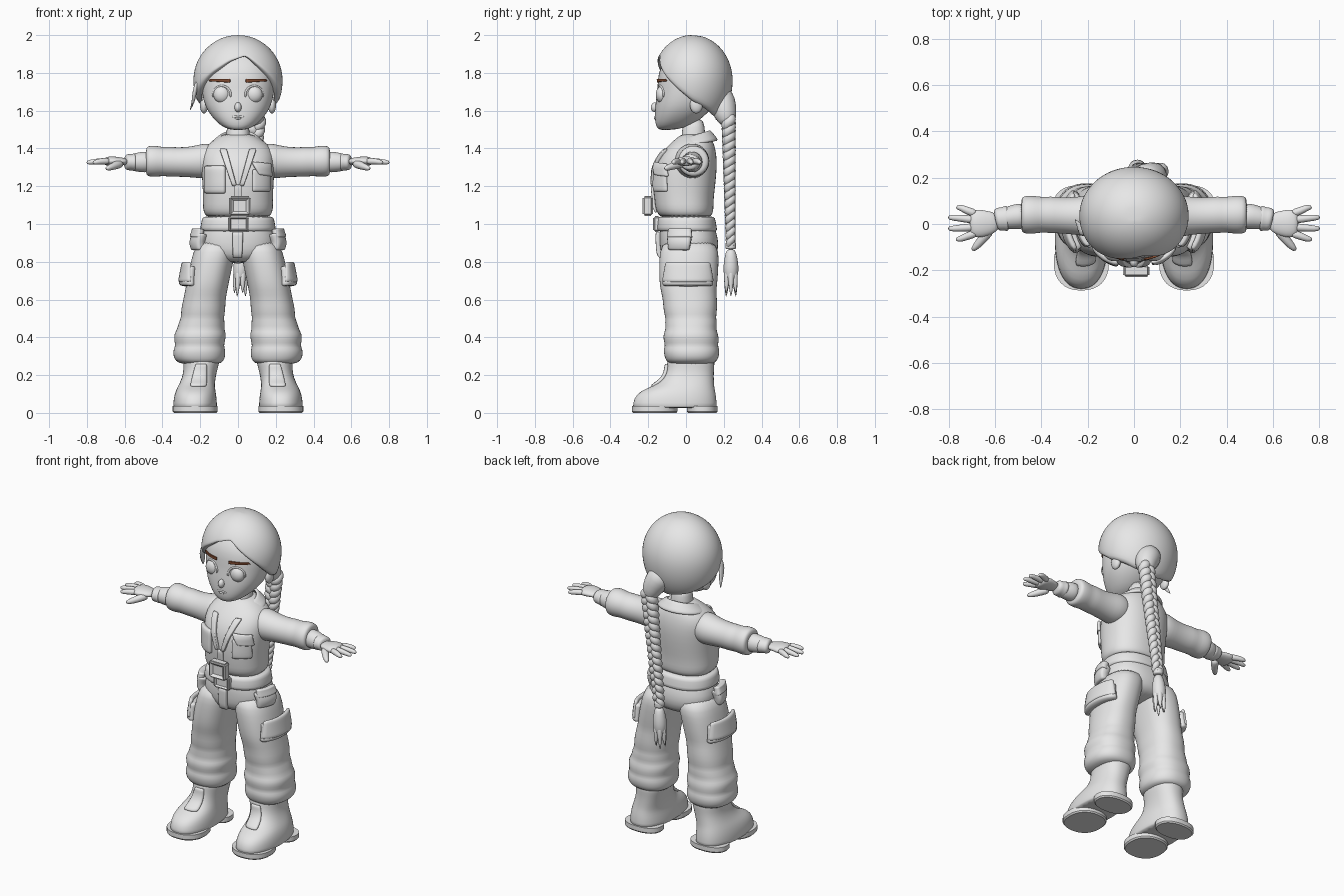
import bpy, bmesh, math
from mathutils import Vector, Matrix

old = bpy.data.objects.get("Cube")
if old:
    bpy.data.objects.remove(old)

N = 2.3  # roundness of the oval sections


def material(name, rgb):
    m = bpy.data.materials.new(name)
    m.use_nodes = True
    m.diffuse_color = (*rgb, 1)
    m.node_tree.nodes["Principled BSDF"].inputs["Base Color"].default_value = (*rgb, 1)
    return m


GREY = material("light grey", (0.8, 0.8, 0.8))
BROWN = material("brow brown", (0.22, 0.07, 0.03))


def finish(name, bm, mirror=False, sub=1, mat=GREY, thick=0):
    bmesh.ops.recalc_face_normals(bm, faces=bm.faces)
    me = bpy.data.meshes.new(name)
    bm.to_mesh(me)
    bm.free()
    me.materials.append(mat)
    ob = bpy.data.objects.new(name, me)
    bpy.context.collection.objects.link(ob)
    for p in me.polygons:
        p.use_smooth = True
    if thick:
        s = ob.modifiers.new("thickness", "SOLIDIFY")
        s.thickness, s.offset = thick, 0
    if mirror:
        ob.modifiers.new("mirror", "MIRROR").use_mirror_merge = False
    if sub:
        s = ob.modifiers.new("smooth", "SUBSURF")
        s.levels = s.render_levels = sub
    else:
        bpy.ops.object.select_all(action="DESELECT")
        ob.select_set(True)
        bpy.context.view_layer.objects.active = ob
        bpy.ops.object.shade_smooth_by_angle()
    return ob


def skin(rings, closed=True, caps=True):
    bm = bmesh.new()
    rows = [[bm.verts.new(p) for p in r] for r in rings]
    n = len(rows[0])
    for a, b in zip(rows, rows[1:]):
        for i in range(n if closed else n - 1):
            j = (i + 1) % n
            bm.faces.new((a[i], a[j], b[j], b[i]))
    if caps:
        bm.faces.new(rows[0])
        bm.faces.new(rows[-1])
    return bm


def loft(name, rings, **kw):
    """Oval sections stacked upward: (z, centre x, half width, front y, back y)."""
    def power(v):
        return math.copysign(abs(v) ** (2 / N), v)
    out = []
    for z, cx, rx, yf, yb in rings:
        turn = [math.tau * i / 32 for i in range(32)]
        out.append([(cx + rx * power(math.cos(a)),
                     (yf + yb) / 2 + (yb - yf) / 2 * power(math.sin(a)), z) for a in turn])
    return finish(name, skin(out), **kw)


def surface(rings, u, z, side=False):
    """Front y at x = u, or outer x at y = u, on a loft."""
    rs = sorted(rings)
    z = min(max(z, rs[0][0]), rs[-1][0] - 1e-4)
    for a, b in zip(rs, rs[1:]):
        if a[0] <= z < b[0]:
            t = (z - a[0]) / (b[0] - a[0])
            cx, rx, yf, yb = [p + (q - p) * t for p, q in zip(a[1:], b[1:])]
            break
    cy, ry = (yf + yb) / 2, (yb - yf) / 2
    k = (u - cy) / ry if side else (u - cx) / rx
    h = max(0, 1 - abs(k) ** N) ** (1 / N)
    return cx + rx * h if side else cy - ry * h


def patch(name, corners, rings, lift=0.005, thick=0.02, side=False, **kw):
    """Cloth panel following a loft; corners run round the panel as (u, z)."""
    a, b, c, d = [Vector(p) for p in corners]
    rows = []
    for i in range(7):
        row = []
        for j in range(7):
            u, z = a.lerp(b, j / 6).lerp(d.lerp(c, j / 6), i / 6)
            s = surface(rings, u, z, side)
            row.append((s + lift, u, z) if side else (u, s - lift, z))
        rows.append(row)
    return finish(name, skin(rows, False, False), thick=thick, **kw)


def tube(name, pts, flat=(1, 1), seg=12, **kw):
    """Tapered tube through (x, y, z, radius) points."""
    ps = [Vector(p[:3]) for p in pts]
    out = []
    for i, p in enumerate(ps):
        d = (ps[min(i + 1, len(ps) - 1)] - ps[max(i - 1, 0)]).normalized()
        s = Vector((0, 1, 0)).cross(d).normalized()
        u = d.cross(s)
        r = pts[i][3]
        out.append([p + s * r * flat[0] * math.cos(math.tau * k / seg)
                    + u * r * flat[1] * math.sin(math.tau * k / seg) for k in range(seg)])
    return finish(name, skin(out), **kw)


def ball(name, loc, size, **kw):
    bm = bmesh.new()
    m = Matrix.Translation(loc) @ Matrix.Diagonal((*size, 1))
    bmesh.ops.create_uvsphere(bm, u_segments=20, v_segments=12, radius=1, matrix=m)
    return finish(name, bm, **kw)


def buckle(name, loc, size, rim):
    bm = bmesh.new()
    m = Matrix.Translation(loc) @ Matrix.Diagonal((*size, 1))
    bmesh.ops.create_cube(bm, size=1, matrix=m)
    bmesh.ops.bevel(bm, geom=bm.edges[:], offset=0.01, segments=3, affect="EDGES")
    front = min(bm.faces, key=lambda f: f.calc_center_median().y)
    bmesh.ops.inset_region(bm, faces=[front], thickness=rim)
    bmesh.ops.translate(bm, verts=front.verts[:], vec=(0, 0.014, 0))
    return finish(name, bm, sub=0)


# Head and face
head = [(1.497, 0, .03, -.14, -.08), (1.51, 0, .075, -.155, 0), (1.54, 0, .115, -.165, .06),
        (1.6, 0, .165, -.165, .13), (1.66, 0, .185, -.16, .17), (1.72, 0, .195, -.15, .19),
        (1.8, 0, .2, -.15, .2), (1.88, 0, .16, -.11, .17), (1.95, 0, .08, -.02, .1)]
loft("head", head)
loft("neck", [(1.38, 0, .075, -.04, .11), (1.46, 0, .06, -.02, .1), (1.57, 0, .06, -.02, .1)])
ball("nose", (0, -.163, 1.618), (.019, .024, .026))
tube("mouth", [(x, -.163 + abs(x) * .15, 1.574 - abs(x) * .25, .006) for x in (-.035, -.015, .015, .035)])
tube("lower_lip", [(x, -.165, 1.56, .006) for x in (-.018, 0, .018)])
ball("eye", (.085, -.127, 1.685), (.046, .034, .046), mirror=True)
lid = [(.085 + .048 * math.cos(a), 1.685 + .048 * math.sin(a))
       for a in [math.pi * (i / 8 * 1.2 - .1) for i in range(9)]]
tube("eyelid", [(x, surface(head, x, z) + .001, z, .006) for x, z in lid], mirror=True)
patch("eyebrow", [(.04, 1.748), (.158, 1.756), (.15, 1.768), (.04, 1.768)], head,
      lift=.004, thick=.009, mirror=True, mat=BROWN)
ball("ear", (.18, .055, 1.63), (.022, .035, .045), mirror=True)

# Hair cap with a hairline that varies around the head
hairline = [(-180, 1.55), (-135, 1.58), (-90, 1.65), (-62, 1.72), (-40, 1.79), (-12, 1.86),
            (13, 1.89), (30, 1.835), (50, 1.77), (68, 1.71), (90, 1.65), (135, 1.58), (180, 1.55)]


def edge_angle(deg):
    for (a, z0), (b, z1) in zip(hairline, hairline[1:]):
        if a <= deg <= b:
            h = z0 + (z1 - z0) * (deg - a) / (b - a) - 1.76
            return math.acos(h / (.24 if h > 0 else .28))


rows = []
for i in range(1, 16):
    row = []
    for k in range(60):
        deg = k * 6 - 180
        full = edge_angle(deg)
        phi = full * min(i, 14) / 14 if i > 1 else full / 14
        r = math.sin(phi) * (.86 if i == 15 else 1)
        c = math.cos(phi)
        a = math.radians(deg)
        row.append((.237 * r * math.sin(a), .035 - .213 * r * math.cos(a),
                    1.76 + c * (.241 if c > 0 else .28)))
    rows.append(row)
cap = skin(rows, caps=False)
cap.verts.ensure_lookup_table()
cap.faces.new(cap.verts[:60])
finish("hair_cap", cap)
tube("hair_wisp", [(-.215, -.03, 1.76, .02), (-.23, -.03, 1.7, .025), (-.235, -.01, 1.65, .018),
                   (-.255, .02, 1.6, .003)], flat=(.5, 1))
tube("hair_gather", [(.02, .17, 1.7, .07), (.06, .19, 1.64, .08), (.09, .21, 1.58, .062), (.1, .225, 1.52, .04)])

# Braid of three woven strands, a tie and a tassel
for s in range(3):
    pts = []
    for i in range(73):
        t = i / 72
        w = t * 11 * math.pi + s * math.tau / 3
        size = 1 - .35 * t
        pts.append((.1 - .08 * t + .028 * size * math.sin(w),
                    .225 + .012 * t + .016 * size * math.sin(2 * w), 1.57 - .69 * t, .031 * size))
    tube("braid_strand", pts, seg=8)
tube("braid_tie", [(.02, .237, z, .03) for z in (.905, .895, .875, .865)])
tube("tassel", [(.02, .237, .87, .022), (.018, .238, .83, .034), (.015, .238, .77, .044),
                (.012, .238, .72, .038), (.01, .238, .67, .015)])
for i in range(6):
    a = math.tau * i / 6
    x, y = math.cos(a), math.sin(a)
    tube("tassel_tip", [(.015 + .02 * x, .238 + .02 * y, .77, .02), (.012 + .025 * x, .238 + .025 * y, .7, .018),
                        (.01 + .03 * x, .238 + .03 * y, .61 + .02 * (i % 2), .002)], seg=8)

# Shirt
shirt = [(1.03, 0, .165, -.13, .13), (1.055, 0, .178, -.15, .14), (1.08, 0, .187, -.162, .147),
         (1.13, 0, .185, -.167, .146), (1.2, 0, .188, -.175, .155), (1.3, 0, .195, -.17, .165),
         (1.37, 0, .195, -.135, .162), (1.42, 0, .165, -.09, .15), (1.455, 0, .11, -.05, .135),
         (1.48, 0, .07, -.02, .11)]
loft("shirt", shirt)
patch("lapel", [(.005, 1.2), (.03, 1.2), (.1, 1.4), (.06, 1.4)], shirt, mirror=True)
patch("placket", [(-.02, 1.06), (.02, 1.06), (.02, 1.21), (-.02, 1.21)], shirt, thick=.016)
patch("right_chest_pocket", [(-.175, 1.16), (-.065, 1.16), (-.065, 1.31), (-.175, 1.31)], shirt, thick=.03)
patch("left_chest_pocket", [(.075, 1.17), (.17, 1.17), (.17, 1.29), (.075, 1.29)], shirt)
patch("left_chest_flap", [(.11, 1.26), (.18, 1.25), (.175, 1.32), (.07, 1.33)], shirt, lift=.014)

# Collar wrapping the neck, open at the front
rows = []
for k in range(4):
    t = k / 3
    row = []
    for i in range(33):
        a = math.radians(20 + 320 * i / 32)
        back = (1 - math.cos(a)) / 2
        tip = max(0, math.cos(a) - .4) * .08 * t
        row.append(((.085 + .06 * t) * math.sin(a), .035 - (.085 + .045 * t) * math.cos(a),
                    1.435 + .06 * back - (.035 + .02 * back) * t - tip))
    rows.append(row)
finish("collar", skin(rows, False, False), thick=.018)

# Sleeves, forearms and gloved hands
tube("sleeve", [(.1, .03, 1.34, .085), (.17, .032, 1.335, .093), (.2, .035, 1.33, .09), (.26, .035, 1.328, .08),
                (.33, .038, 1.328, .078), (.36, .04, 1.33, .08), (.4, .04, 1.33, .076), (.43, .04, 1.332, .083),
                (.47, .04, 1.333, .083), (.485, .04, 1.333, .074), (.487, .04, 1.333, .05)], seg=24, mirror=True)
tube("forearm", [(.46, .035, 1.33, .055), (.5, .033, 1.328, .056), (.53, .028, 1.327, .052),
                 (.6, .015, 1.327, .036)], seg=20, mirror=True)
tube("glove_cuff", [(.54, .024, 1.327, .052), (.55, .024, 1.327, .057), (.565, .022, 1.327, .05),
                    (.585, .02, 1.327, .052), (.6, .016, 1.327, .042)], seg=20, flat=(.85, 1), mirror=True)
tube("palm", [(.585, .013, 1.33, .038), (.62, .005, 1.332, .05), (.66, .002, 1.333, .062),
              (.69, .002, 1.332, .06), (.71, .002, 1.33, .045)], flat=(.42, 1), seg=20, mirror=True)
for name, y0, x1, y1 in (("index_finger", -.038, .77, -.066), ("middle_finger", -.012, .803, -.02),
                         ("ring_finger", .016, .803, .028), ("little_finger", .042, .768, .072)):
    tube(name, [(.675, y0, 1.332, .019), (.72, (y0 + y1) / 2, 1.333, .017),
                (x1 - .02, y1, 1.328, .014), (x1, y1, 1.324, .008)], mirror=True)
tube("thumb", [(.615, -.015, 1.322, .025), (.645, -.055, 1.312, .022), (.675, -.09, 1.3, .018),
               (.7, -.115, 1.292, .01)], mirror=True)

# Trousers with folds at the knee and shin
hips = [(.79, 0, .1, -.1, .13), (.84, 0, .19, -.135, .165), (.9, 0, .213, -.14, .175),
        (.96, 0, .192, -.14, .16), (1.04, 0, .172, -.13, .135)]
leg = [(.255, .198, .1, -.085, .14), (.275, .203, .128, -.105, .165), (.3, .205, .138, -.115, .175),
       (.335, .205, .138, -.12, .178), (.355, .203, .128, -.11, .168), (.385, .203, .136, -.12, .175),
       (.42, .2, .138, -.12, .17), (.44, .198, .125, -.108, .16), (.48, .192, .122, -.112, .165),
       (.505, .188, .113, -.108, .158), (.54, .185, .118, -.12, .165), (.6, .178, .112, -.122, .165),
       (.65, .168, .112, -.135, .16), (.7, .158, .112, -.142, .168), (.78, .142, .113, -.143, .172),
       (.85, .125, .112, -.14, .175), (.92, .11, .1, -.12, .15)]
loft("hips", hips)
loft("trouser_leg", leg, mirror=True)
loft("belt", [(.958, 0, .19, -.145, .16), (.965, 0, .202, -.157, .167), (1.0, 0, .197, -.155, .16),
              (1.035, 0, .19, -.15, .155), (1.042, 0, .178, -.14, .14)])
patch("fly", [(-.028, .82), (.022, .82), (.028, .96), (-.03, .96)], hips, lift=.008, thick=.026)
buckle("belt_clasp", (.002, -.155, 1.0), (.11, .04, .085), .008)
buckle("large_buckle", (.01, -.202, 1.095), (.115, .055, .105), .02)
patch("hip_pouch", [(-.085, .865), (.02, .865), (.035, .95), (-.095, .95)], hips,
      lift=.02, thick=.055, side=True, mirror=True)
patch("hip_pouch_flap", [(-.095, .925), (.035, .925), (.03, .975), (-.09, .975)], hips,
      lift=.035, thick=.04, side=True, mirror=True)
patch("cargo_pocket", [(-.125, .67), (.145, .67), (.13, .78), (-.11, .78)], leg,
      lift=.016, thick=.05, side=True, mirror=True)
patch("cargo_flap", [(-.13, .69), (.15, .69), (.13, .8), (-.11, .8)], leg,
      lift=.035, thick=.025, side=True, mirror=True)

# Boots
boot = [(.025, .227, .114, -.28, .16), (.03, .227, .116, -.282, .163), (.075, .227, .115, -.278, .162),
        (.115, .225, .106, -.245, .155), (.14, .22, .098, -.18, .15), (.17, .212, .091, -.13, .148),
        (.21, .202, .088, -.106, .147), (.25, .196, .093, -.1, .15), (.275, .194, .096, -.1, .152),
        (.285, .194, .088, -.09, .14)]
loft("boot", boot, mirror=True)
patch("boot_tongue", [(.165, .14), (.255, .14), (.225, .26), (.165, .26)], boot, thick=.018, mirror=True)
for name, yf, yb in (("boot_sole", -.287, -.045), ("boot_heel", .005, .168)):
    loft(name, [(0, .227, .112, yf + .006, yb - .006), (.008, .227, .119, yf, yb),
                (.036, .227, .119, yf, yb)], sub=0, mirror=True)
